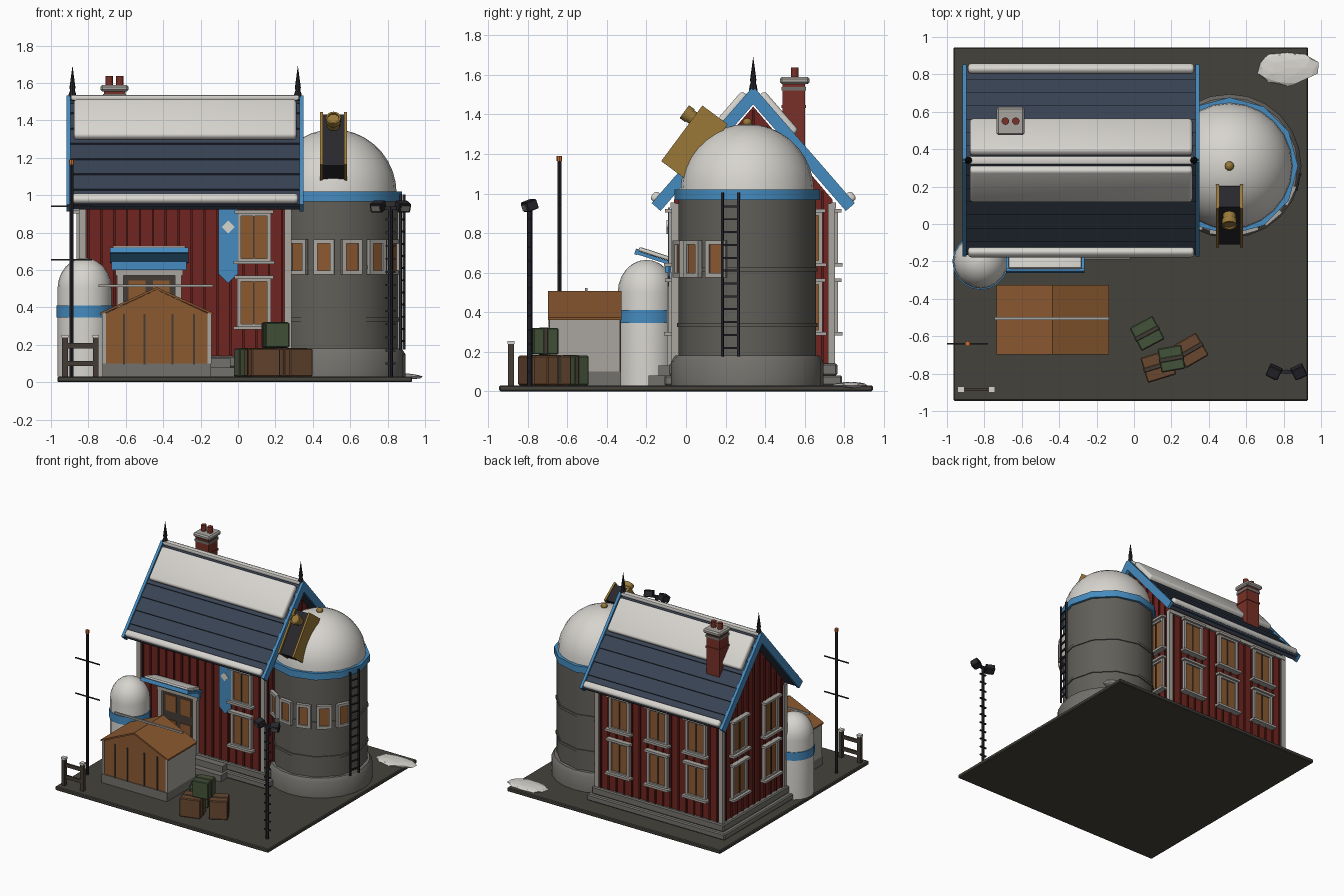
import bpy, bmesh, random
from math import radians, sin, cos, pi, atan2, hypot
from mathutils import Matrix, Vector

if "Cube" in bpy.data.objects:
    bpy.data.objects.remove(bpy.data.objects["Cube"])

random.seed(4)
PAL = dict(red=(.16, .018, .014), batten=(.1, .012, .01), blue=(.06, .26, .52), roof=(.04, .055, .085),
           glass=(.26, .1, .03), gold=(.32, .19, .04), snow=(.68, .66, .62), trim=(.4, .38, .35),
           stone=(.17, .165, .15), silo=(.12, .115, .1), iron=(.02, .02, .026), ground=(.06, .055, .045),
           brick=(.19, .03, .02), brown=(.14, .065, .03), green=(.055, .085, .04), wood=(.06, .045, .035),
           orange=(.6, .15, .03))
MAT = {}
for k, c in PAL.items():
    MAT[k] = bpy.data.materials.new(k)
    MAT[k].diffuse_color = (*c, 1)
T, R = Matrix.Translation, Matrix.Rotation


def finish(name, bm, mats, M=Matrix(), smooth=False):
    bmesh.ops.recalc_face_normals(bm, faces=bm.faces)
    me = bpy.data.meshes.new(name)
    bm.to_mesh(me)
    bm.free()
    for m in mats:
        me.materials.append(MAT[m])
    ob = bpy.data.objects.new(name, me)
    bpy.context.collection.objects.link(ob)
    ob.matrix_world = M
    if smooth:
        bpy.ops.object.select_all(action='DESELECT')
        ob.select_set(True)
        bpy.context.view_layer.objects.active = ob
        bpy.ops.object.shade_smooth_by_angle(angle=radians(40))
    return ob


def boxes(name, parts, M=Matrix(), bevel=0, seg=1):
    """One object from boxes: (centre, size, material[, rotation matrix])."""
    out, mats = bmesh.new(), []
    for p in parts:
        c, s, m = p[:3]
        if m not in mats:
            mats.append(m)
        X = T(c) @ (p[3] if len(p) > 3 else Matrix()) @ Matrix.Diagonal((*s, 1))
        vs = bmesh.ops.create_cube(out, size=1, matrix=X)['verts']
        for f in {f for v in vs for f in v.link_faces}:
            f.material_index = mats.index(m)
    if bevel:
        bmesh.ops.bevel(out, geom=out.edges[:], offset=bevel, segments=seg, profile=.5, affect='EDGES')
    return finish(name, out, mats, M, seg > 1)


def span(a, b, m):
    """Box part from two corners."""
    a, b = Vector(a), Vector(b)
    return ((a + b) / 2, b - a, m)


def prism(name, pts, lo, hi, axis, m):
    bm = bmesh.new()
    mk = (lambda p, d: (d, p[0], p[1])) if axis == 'x' else (lambda p, d: (p[0], d, p[1]))
    f = bm.faces.new([bm.verts.new(mk(p, lo)) for p in pts])
    ext = bmesh.ops.extrude_face_region(bm, geom=[f])['geom']
    off = Vector(mk((0, 0), hi - lo))
    bmesh.ops.translate(bm, vec=off, verts=[v for v in ext if isinstance(v, bmesh.types.BMVert)])
    return finish(name, bm, [m])


def lathe(name, prof, m, M, n=24):
    """Revolved (radius, z) profile, closed at both ends."""
    bm = bmesh.new()
    rings = [[bm.verts.new((max(r, .0005) * cos(2 * pi * i / n), max(r, .0005) * sin(2 * pi * i / n), z))
              for i in range(n)] for r, z in prof]
    for a, b in zip(rings, rings[1:]):
        for i in range(n):
            bm.faces.new((a[i], a[(i + 1) % n], b[(i + 1) % n], b[i]))
    bm.faces.new(rings[0])
    bm.faces.new(rings[-1])
    return finish(name, bm, [m], M, True)


def cyl(name, r, z0, z1, m, M, n=12, r2=None):
    return lathe(name, [(r, z0), (r if r2 is None else r2, z1)], m, M, n)


# ground plate and melting snow pile
boxes('ground_plate', [span((-.965, -.945, 0), (.93, .945, .03), 'ground')], bevel=.006)
bm = bmesh.new()
bmesh.ops.create_icosphere(bm, subdivisions=2, radius=1)
for v in bm.verts:
    v.co *= random.uniform(.88, 1.1)
finish('snow_pile', bm, ['snow'], T((.82, .835, .03)) @ Matrix.Diagonal((.165, .09, .018, 1)))

# house walls and foundation
YR, ZR, RUN, DROP = .34, 1.52, .495, .57
A = atan2(DROP, RUN)
L = hypot(RUN, DROP)
prism('house_walls', [(-.06, .05), (.74, .05), (.74, .97), (YR, 1.44), (-.06, .97)], -.835, .27, 'x', 'red')
boxes('foundation', [span((-.895, -.11, .03), (.33, .79, .08), 'stone'),
                     span((-.87, -.085, .08), (.305, .765, .14), 'stone')], bevel=.008)
bat = []
for i in range(16):
    x = -.80 + i * .069
    bat += [((x, y, .53), (.012, .014, .82), 'batten') for y in (-.063, .743)]
for i in range(11):
    y = YR + (i - 5) * .07
    top = 1.42 - abs(y - YR) * 1.17
    bat += [((x, y, (.14 + top) / 2), (.014, .012, top - .14), 'batten') for x in (-.838, .273)]
boxes('wall_battens', bat)
boxes('corner_posts_and_fascia',
      [((x, y, .54), (.036, .036, .82), 'trim') for x in (-.832, .267) for y in (-.055, .735)] +
      [((-.283, y, .94), (1.13, .025, .03), 'trim') for y in (-.065, .745)])

# lapped board roof with bargeboards and snow
boards, barge, snow = [], [], []


def on_roof(s, t, h, x, length, sx, thick, m, tilt=0):
    rot = R(-s * A + s * tilt, 4, 'X')
    c = (x, YR + s * (RUN * t + h * sin(A)), ZR - DROP * t + h * cos(A))
    return (c, (sx, length, thick), m, rot)


for s in (-1, 1):
    boards.append(on_roof(s, .5, -.028, -.283, L, 1.235, .025, 'roof'))
    for i in range(7):
        boards.append(on_roof(s, (i + .5) / 7, -.006, -.283, L / 7 + .012, 1.24, .018, 'roof', radians(6)))
    barge += [on_roof(s, .505, -.015, x, L * 1.02, .022, .06, 'blue') for x in (-.906, .34)]
    snow += [on_roof(s, .225, .018, -.283, L * .35, 1.19, .05, 'snow'),
             on_roof(s, .965, .018, -.283, L * .07, 1.21, .045, 'snow')]
boxes('roof_boards', boards)
boxes('bargeboards', barge)
boxes('roof_snow', snow, bevel=.018, seg=3)
boxes('ridge_cap', [((-.283, YR, 1.522), (1.22, .045, .03), 'snow')], bevel=.01, seg=2)
for x in (-.885, .32):
    lathe('ridge_finial', [(.02, 1.48), (.02, 1.54), (.013, 1.56), (.016, 1.575), (0, 1.69)], 'iron', T((x, YR, 0)), 8)

# chimney
boxes('chimney', [((-.66, .545, 1.36), (.115, .115, .4), 'brick'), ((-.66, .545, 1.44), (.125, .125, .015), 'brick'),
                  ((-.66, .545, 1.53), (.125, .125, .02), 'stone')])
boxes('chimney_cap', [((-.66, .55, 1.572), (.15, .15, .035), 'trim')], bevel=.01)
for x in (-.688, -.632):
    cyl('chimney_pot', .02, 1.585, 1.637, 'brick', T((x, .55, 0)))

# windows: local x is width, -y is outward
W, H = .16, .25


def window(name, M, w=W, h=H, sill=True):
    p = [((0, -.004, 0), (w, .012, h), 'glass')]
    p += [((sx * w / 2, -.01, 0), (.022, .026, h), 'trim') for sx in (-1, 1)]
    p += [((0, -.01, sz * h / 2), (w + .022, .026, .022), 'trim') for sz in (-1, 1)]
    if sill:
        p += [((0, -.012, 0), (.008, .01, h), 'wood'),
              ((0, -.02, -h / 2 - .01), (w + .06, .05, .018), 'trim'),
              ((0, -.02, h / 2 + .012), (w + .05, .04, .018), 'trim')]
    boxes(name, p, M)


for z in (.425, .775):
    window('front_window', T((.085, -.066, z)))
    for x in (-.62, -.28, .06):
        window('back_window', T((x, .746, z)) @ R(pi, 4, 'Z'))
    for y in (.14, .54):
        window('left_window', T((-.841, y, z)) @ R(-pi / 2, 4, 'Z'))
    window('right_window', T((.276, .6, z)) @ R(pi / 2, 4, 'Z'))

# door, steps, canopy, pennant
door = [((-.475, -.065, .36), (.28, .02, .44), 'wood')]
door += [((x, -.075, .36), (.035, .04, .46), 'trim') for x in (-.63, -.32)]
door += [((-.475, -.075, .585), (.36, .04, .03), 'trim')]
door += [((x, -.078, z), (.09, .01, .13), 'glass') for x in (-.54, -.41) for z in (.28, .48)]
boxes('door', door)
boxes('door_steps', [span((-.66, -.19, .03), (-.02, -.08, .08), 'stone'),
                     span((-.64, -.14, .08), (-.04, -.08, .13), 'stone')])
cr = R(radians(-18), 4, 'X')
boxes('canopy', [((-.475, -.165, .675), (.42, .19, .018), 'blue', cr), ((-.475, -.09, .625), (.4, .03, .05), 'blue'),
                 ((-.475, -.25, .705), (.42, .015, .03), 'blue', cr)])
boxes('canopy_snow', [((-.475, -.16, .695), (.39, .165, .022), 'snow', cr)], bevel=.008, seg=2)
prism('pennant', [(-.105, .93), (0, .93), (0, .58), (-.053, .53), (-.105, .58)], -.092, -.08, 'y', 'blue')
prism('pennant_diamond', [(-.053, .865), (-.018, .83), (-.053, .795), (-.088, .83)], -.098, -.09, 'y', 'snow')

# observatory tower
C = T((.51, .31, 0))
lathe('tower_plinth', [(.385, .03), (.385, .15), (.365, .18)], 'stone', C)
cyl('tower_body', .348, .1, .98, 'silo', C)
for z in (.335, .615):
    cyl('tower_band', .356, z - .01, z + .01, 'silo', C)
cyl('dome_ring', .367, .967, 1.02, 'blue', C)
lathe('dome', [(.338 * cos(radians(a)), 1.01 + .342 * sin(radians(a))) for a in range(0, 91, 10)], 'snow', C)
lathe('dome_knob', [(.025 * sin(radians(a)), 1.36 - .022 * cos(radians(a))) for a in range(0, 181, 30)], 'gold', C, 10)
for a in (-32, -8, 16, 40, 64):
    window('tower_window', C @ R(radians(a), 4, 'Z') @ T((0, -.35, .67)), .09, .165, False)
lad = [((x, 0, .59), (.012, .014, .83), 'iron') for x in (-.042, .042)]
lad += [((0, 0, .22 + .065 * i), (.084, .01, .01), 'iron') for i in range(12)]
boxes('tower_ladder', lad, C @ R(radians(77), 4, 'Z') @ T((0, -.378, 0)))

# telescope slit housing
S = T((.51, .043, 1.257)) @ R(radians(53.5), 4, 'X')
boxes('telescope_housing', [((x, 0, 0), (.016, .35, .16), 'gold') for x in (-.064, .064)] +
      [((0, 0, -.005), (.115, .34, .14), 'iron')], S)
lathe('telescope_tube', [(.035, 0), (.035, .1), (.04, .1), (.04, .135), (.03, .135), (.03, .125)], 'gold',
      S @ T((0, .096, 0)), 16)

# storage tank
K = T((-.82, -.2, 0))
lathe('tank', [(.145, .03)] + [(.145 * cos(radians(a)), .5 + .165 * sin(radians(a))) for a in range(0, 91, 15)], 'snow', K, 20)
cyl('tank_band', .151, .345, .41, 'blue', K, 20)

# greenhouse
boxes('greenhouse_base', [span((-.725, -.695, .03), (-.145, -.33, .1), 'stone')])
prism('greenhouse_body', [(-.715, .1), (-.155, .1), (-.155, .365), (-.435, .495), (-.715, .365)], -.688, -.337, 'y', 'glass')
boxes('greenhouse_side_walls', [((x, -.5125, .235), (.02, .355, .27), 'trim') for x in (-.717, -.153)])
prism('greenhouse_roof', [(-.735, .36), (-.435, .495), (-.135, .36), (-.135, .372), (-.435, .508), (-.735, .372)],
      -.698, -.325, 'y', 'glass')
boxes('greenhouse_bars', [((x, y, .23), (.01, .012, .27), 'wood') for y in (-.69, -.335)
                          for x in (-.61, -.5, -.35, -.235)])
boxes('greenhouse_pole', [((-.44, -.505, .515), (.61, .014, .014), 'trim')])

# stacked crates
for x, y, z, a, w, d, h, m in ((.07, -.585, .03, 28, .14, .14, .15, 'green'), (.13, -.76, .03, 17, .16, .14, .15, 'brown'),
                               (.305, -.675, .03, 30, .14, .14, .15, 'brown'), (.2, -.72, .185, 10, .13, .13, .135, 'green')):
    boxes('crate', [((0, 0, h / 2), (w, d, h), m), ((0, 0, h / 2), (w + .006, .03, h + .006), 'wood')],
          T((x, y, z)) @ R(radians(a), 4, 'Z'), bevel=.006)

# floodlight mast
P = T((.815, -.79, 0))
cyl('light_mast', .013, .03, .94, 'iron', P, 8)
boxes('mast_rungs', [((0, 0, .1 + i * .07), (.055, .012, .01), 'iron') for i in range(12)] +
      [((0, 0, .93), (.16, .018, .018), 'iron')], P)
for s in (-1, 1):
    boxes('floodlight', [((0, 0, 0), (.07, .06, .05), 'iron'), ((0, -.032, 0), (.058, .006, .04), 'stone')],
          P @ T((s * .066, 0, .94)) @ R(s * radians(25), 4, 'Z') @ R(radians(20), 4, 'X'), bevel=.004)

# antenna mast
Q = T((-.89, -.64, 0))
cyl('antenna_mast', .011, .03, 1.17, 'iron', Q, 8)
cyl('antenna_beacon', .014, 1.165, 1.19, 'orange', Q, 8)
boxes('antenna_bars', [((0, 0, z), (.22, .008, .008), 'iron') for z in (.655, .94)], Q)

# fence
boxes('fence', [((x, -.885, .135), (.03, .03, .21), 'wood') for x in (-.925, -.76)] +
      [((-.843, -.885, z), (.17, .015, .028), 'wood') for z in (.1, .195)] +
      [((x, -.885, .246), (.036, .034, .015), 'snow') for x in (-.925, -.76)])

for m in bpy.data.materials:
    if m.users and not m.is_grease_pencil:
        m.use_nodes = True
        m.node_tree.nodes["Principled BSDF"].inputs["Base Color"].default_value = m.diffuse_color
